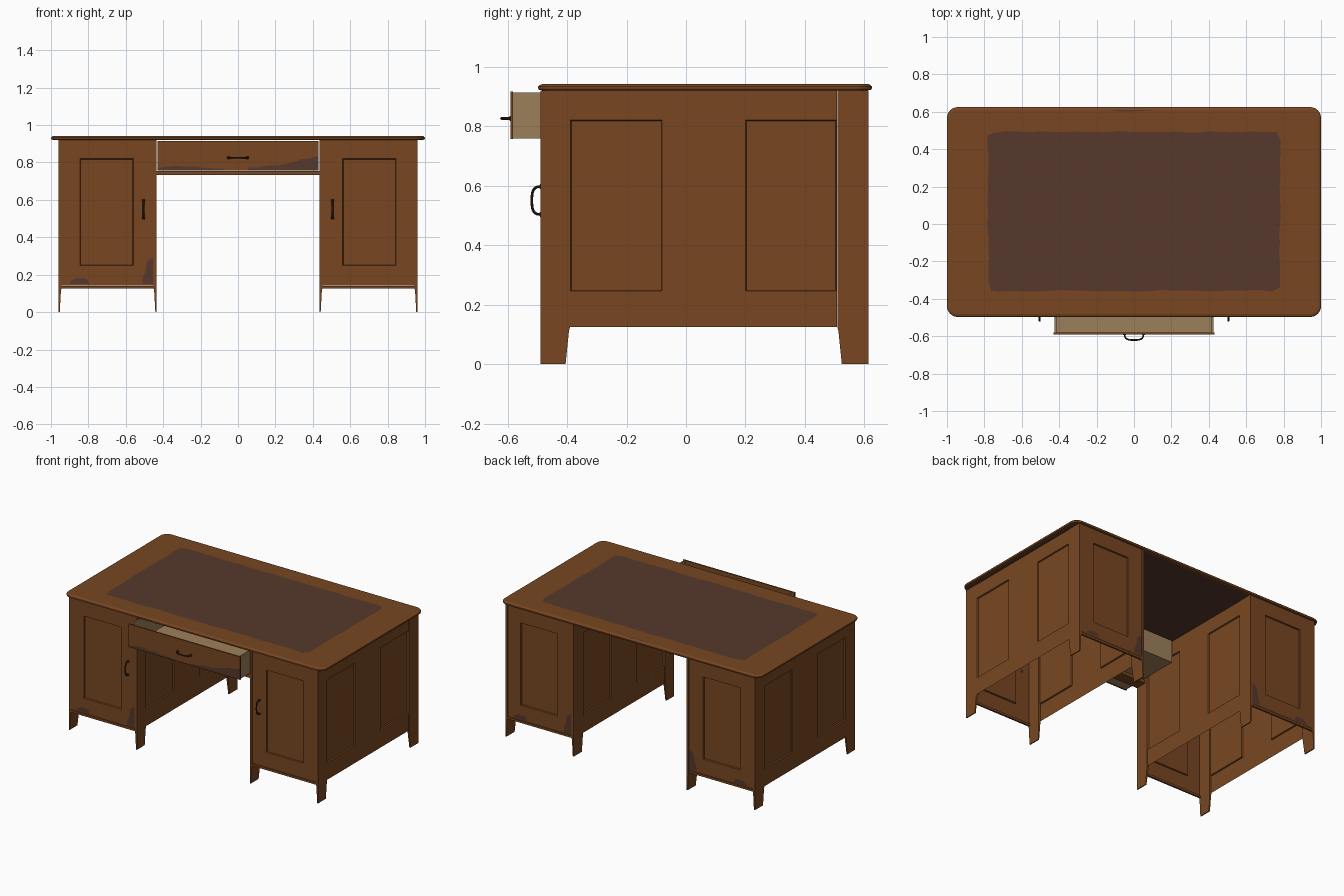
import bpy, bmesh, math, random
from mathutils import Vector

if "Cube" in bpy.data.objects:
    bpy.data.objects.remove(bpy.data.objects["Cube"])

random.seed(4)

def mat(name, c):
    m = bpy.data.materials.new(name)
    m.diffuse_color = (*c, 1)
    m.use_nodes = True
    m.node_tree.nodes["Principled BSDF"].inputs["Base Color"].default_value = m.diffuse_color
    return m

WOOD = mat("brown_wood", (0.188, 0.062, 0.0155))
WORN = mat("worn_dark_wood", (0.092, 0.040, 0.025))
TAN = mat("pale_drawer_wood", (0.335, 0.215, 0.105))
METAL = mat("dark_metal", (0.045, 0.018, 0.008))

def finish(bm, name, *mats):
    me = bpy.data.meshes.new(name)
    bm.to_mesh(me)
    bm.free()
    for m in mats:
        me.materials.append(m)
    ob = bpy.data.objects.new(name, me)
    bpy.context.collection.objects.link(ob)
    return ob

def box(name, x, y, z, m):
    bm = bmesh.new()
    bmesh.ops.create_cube(bm, size=1)
    for v in bm.verts:
        v.co = [(a + b) / 2 + c * (b - a) for (a, b), c in zip((x, y, z), v.co)]
    return finish(bm, name, m)

# Flat wall on a grid of cuts, with some cells sunk in as panels
def wall(name, place, us, vs, sunk, normal):
    bm = bmesh.new()
    g = [[bm.verts.new(place(u, v)) for v in vs] for u in us]
    cells = {}
    for i in range(len(us) - 1):
        for j in range(len(vs) - 1):
            f = bm.faces.new((g[i][j], g[i+1][j], g[i+1][j+1], g[i][j+1]))
            f.normal_update()
            if f.normal.dot(Vector(normal)) < 0:
                f.normal_flip()
            cells[i, j] = f
    bm.normal_update()
    bmesh.ops.inset_individual(bm, faces=[cells[c] for c in sunk],
                               thickness=0.004, depth=-0.009)
    return finish(bm, name, WOOD)

# Flat stain plate on an outline
def plate(name, pts, m, normal):
    bm = bmesh.new()
    f = bm.faces.new([bm.verts.new(p) for p in pts])
    f.normal_update()
    if f.normal.dot(Vector(normal)) < 0:
        f.normal_flip()
    return finish(bm, name, m)

# Desk top: stacked rounded-rectangle loops
def rounded(x0, x1, y0, y1, r, n=6):
    out = []
    for k, (cx, cy) in enumerate(((x1-r, y1-r), (x0+r, y1-r), (x0+r, y0+r), (x1-r, y0+r))):
        for i in range(n + 1):
            a = math.pi / 2 * (k + i / n)
            out.append((cx + r * math.cos(a), cy + r * math.sin(a)))
    return out

bm = bmesh.new()
loops = []
for d, z in ((0.02, 0.92), (0.003, 0.922), (0, 0.927), (0, 0.933), (0.006, 0.939), (0.015, 0.942)):
    pts = rounded(-1 + d, 1 - d, -0.497 + d, 0.625 - d, 0.058 - d)
    loops.append([bm.verts.new((x, y, z)) for x, y in pts])
for a, b in zip(loops, loops[1:]):
    for i in range(len(a)):
        j = (i + 1) % len(a)
        bm.faces.new((a[i], a[j], b[j], b[i]))
bm.faces.new(loops[-1])
under = bm.faces.new(list(reversed(loops[0])))
under.material_index = 1
finish(bm, "desk_top", WOOD, WORN)

# Writing surface with slightly uneven edges
X0, X1, Y0, Y1 = -0.78, 0.78, -0.357, 0.493
edge = []
for (ax, ay), (bx, by), n in (((X0, Y0), (X1, Y0), 26), ((X1, Y0), (X1, Y1), 14),
                              ((X1, Y1), (X0, Y1), 26), ((X0, Y1), (X0, Y0), 14)):
    for i in range(n):
        t = (i + 0.3) / n
        j = random.uniform(-0.004, 0.004)
        edge.append((ax + (bx-ax)*t + (j if ax == bx else 0),
                     ay + (by-ay)*t + (j if ay == by else 0), 0.9435))
plate("writing_surface", edge, WORN, (0, 0, 1))
plate("top_back_stain", [(-0.13, 0.609, 0.9432), (-0.09, 0.603, 0.9432), (-0.02, 0.601, 0.9432),
      (0.04, 0.604, 0.9432), (0.11, 0.609, 0.9432)], WORN, (0, 0, 1))

# Pedestals
FRONT, BACK = -0.49, 0.614
for s, side in ((-1, "left"), (1, "right")):
    # corner posts running down into tapered legs
    for xa, xb, inout in ((0.944, 0.96, 1), (0.435, 0.451, -1)):
        for yo, ye, yi, pos in ((FRONT, -0.39, -0.405, "front"), (BACK, 0.509, 0.524, "back")):
            bm = bmesh.new()
            rings = []
            for z, yin, w in ((0, yi, 0.007), (0.11, (ye*3 + yi)/4, 0.013),
                              (0.125, ye, 0.016), (0.92, ye, 0.016)):
                xo = xb if inout > 0 else xa
                xi = xo - inout * w
                rings.append([bm.verts.new((s*x, y, z)) for x, y in
                              ((xo, yo), (xi, yo), (xi, yin), (xo, yin))])
            for a, b in zip(rings, rings[1:]):
                for i in range(4):
                    bm.faces.new((a[i], a[(i+1) % 4], b[(i+1) % 4], b[i]))
            bm.faces.new(rings[0])
            bm.faces.new(rings[-1])
            bmesh.ops.recalc_face_normals(bm, faces=bm.faces)
            finish(bm, f"{side}_{pos}_post", WOOD)
    # side walls, two sunk panels each
    for x, n, nm in ((0.958, 1, "outer"), (0.437, -1, "inner")):
        wall(f"{side}_{nm}_wall", lambda u, v: (s*x, u, v),
             (-0.392, -0.388, -0.08, 0.2, 0.505, 0.507), (0.125, 0.245, 0.82, 0.92),
             [(1, 1), (3, 1)], (s*n, 0, 0))
    # front door and matching back panel, each with a rail below
    for y, n, nm in ((FRONT, -1, "front_door"), (BACK, 1, "back_panel")):
        wall(f"{side}_{nm}", lambda u, v: (s*u, y - n*0.003, v),
             (0.451, 0.56, 0.845, 0.944), (0.143, 0.248, 0.82, 0.92), [(1, 1)], (0, n, 0))
        ys = sorted((y - n*0.001, y - n*0.014))
        box(f"{side}_{nm}_rail", sorted((s*0.451, s*0.944)), ys, (0.125, 0.14), WOOD)

# Worn patches on the doors and back panels
def patches(s, y, n, nm):
    big = [(0.455, 0.15), (0.512, 0.15), (0.508, 0.19), (0.495, 0.215), (0.49, 0.265), (0.475, 0.28), (0.455, 0.29)]
    low = [(0.795, 0.15), (0.9, 0.15), (0.893, 0.168), (0.86, 0.181), (0.81, 0.18)]
    for k, pts in (("corner", big), ("bottom", low)):
        plate(f"{nm}_{k}_wear", [(s*u, y, v) for u, v in pts], WORN, (0, n, 0))

patches(-1, FRONT + 0.001, -1, "left_door")
patches(-1, BACK - 0.001, 1, "left_back")
patches(1, BACK - 0.001, 1, "right_back")

# Rail below the drawer
box("drawer_rail", (-0.437, 0.437), (-0.49, -0.41), (0.733, 0.755), WOOD)

# Open drawer
box("drawer_front", (-0.43, 0.43), (-0.59, -0.581), (0.757, 0.916), WOOD)
for s in (-1, 1):
    box("drawer_side", sorted((s*0.414, s*0.424)), (-0.581, -0.135), (0.758, 0.914), TAN)
box("drawer_back", (-0.414, 0.414), (-0.145, -0.135), (0.758, 0.914), TAN)
box("drawer_floor", (-0.414, 0.414), (-0.581, -0.145), (0.758, 0.768), TAN)
wear_r = [(0.43, 0.757), (0.43, 0.835), (0.38, 0.82), (0.335, 0.818), (0.31, 0.805), (0.27, 0.797),
          (0.22, 0.785), (0.15, 0.782), (0.1, 0.772), (0.06, 0.772), (0.05, 0.757)]
wear_l = [(-0.06, 0.757), (-0.09, 0.768), (-0.18, 0.77), (-0.23, 0.779), (-0.27, 0.777),
          (-0.33, 0.782), (-0.39, 0.776), (-0.43, 0.77), (-0.43, 0.757)]
for nm, pts in (("right", wear_r), ("left", wear_l)):
    plate(f"drawer_{nm}_wear", [(u, -0.5915, v) for u, v in pts], WORN, (0, -1, 0))

# Bow handles: a bent rod with round feet
def handle(name, centre, along, out, half):
    c, a, o = Vector(centre), Vector(along), Vector((0, -1, 0))
    cu = bpy.data.curves.new(name, 'CURVE')
    cu.dimensions = '3D'
    cu.bevel_depth = 0.0045
    cu.bevel_resolution = 2
    sp = cu.splines.new('POLY')
    n = 16
    sp.points.add(n)
    for i in range(n + 1):
        t = math.pi * i / n
        k = math.copysign(abs(math.cos(t)) ** 0.7, math.cos(t))
        p = c + a * half * k + o * (out - 0.0045) * math.sin(t) ** 0.7
        sp.points[i].co = (*p, 1)
    cu.materials.append(METAL)
    ob = bpy.data.objects.new(name, cu)
    bpy.context.collection.objects.link(ob)
    bpy.ops.object.select_all(action='DESELECT')
    ob.select_set(True)
    bpy.context.view_layer.objects.active = ob
    bpy.ops.object.convert(target='MESH')
    bpy.ops.object.shade_smooth_by_angle()
    for e in (-1, 1):
        bm = bmesh.new()
        bmesh.ops.create_uvsphere(bm, u_segments=10, v_segments=6, radius=0.009)
        for v in bm.verts:
            v.co.y *= 0.6
            v.co += c + a * half * e
        finish(bm, name + "_foot", METAL)

handle("drawer_handle", (0, -0.59, 0.826), (1, 0, 0), 0.035, 0.05)
for s in (-1, 1):
    handle("door_handle", (s*0.505, -0.488, 0.55), (0, 0, 1), 0.035, 0.047)
